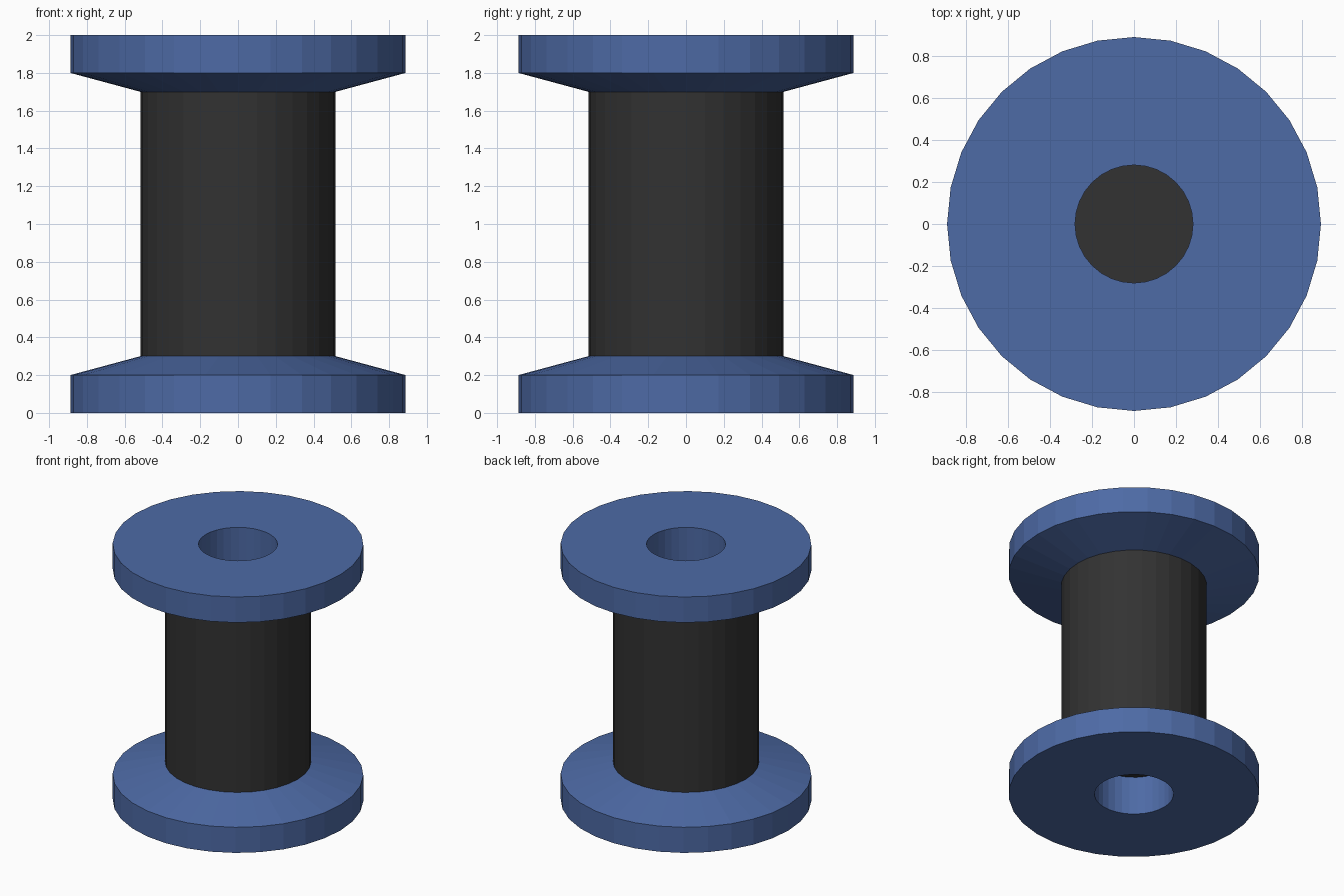
import bpy
import bmesh
from math import cos, sin, tau

SIDES = 32
HEIGHT = 2.0
FLANGE_R, CORE_R, BORE_R = 0.888, 0.517, 0.28
RIM, SLOPE = 0.2, 0.3   # heights of the rim and of the cone's end

cube = bpy.data.objects.get("Cube")
if cube:
    bpy.data.objects.remove(cube, do_unlink=True)


def make_material(name, color):
    mat = bpy.data.materials.new(name)
    mat.use_nodes = True
    mat.diffuse_color = color
    mat.node_tree.nodes["Principled BSDF"].inputs["Base Color"].default_value = color
    return mat


def lathe(name, profile, mat, ring=False):
    """Revolve (radius, z) points; a ring closes the profile, otherwise the ends are capped."""
    bm = bmesh.new()
    loops = [[bm.verts.new((r * cos(tau * i / SIDES), r * sin(tau * i / SIDES), z))
              for i in range(SIDES)] for r, z in profile]
    pairs = list(zip(loops, loops[1:]))
    if ring:
        pairs.append((loops[-1], loops[0]))
    else:
        bm.faces.new(loops[0])
        bm.faces.new(loops[-1])
    for a, b in pairs:
        for i in range(SIDES):
            j = (i + 1) % SIDES
            bm.faces.new((a[i], a[j], b[j], b[i]))
    bmesh.ops.recalc_face_normals(bm, faces=bm.faces)
    mesh = bpy.data.meshes.new(name)
    bm.to_mesh(mesh)
    bm.free()
    mesh.materials.append(mat)
    obj = bpy.data.objects.new(name, mesh)
    bpy.context.collection.objects.link(obj)
    return obj


blue = make_material("blue plastic", (0.075, 0.145, 0.38, 1))
black = make_material("black core", (0.032, 0.032, 0.032, 1))

# Solid winding core between the flanges
lathe("core", [(CORE_R, SLOPE), (CORE_R, HEIGHT - SLOPE)], black)

# Flanges: bored discs with a cone towards the core
flange = [(BORE_R, 0), (FLANGE_R, 0), (FLANGE_R, RIM), (CORE_R, SLOPE), (BORE_R, SLOPE)]
lathe("bottom_flange", flange, blue, ring=True)
lathe("top_flange", [(r, HEIGHT - z) for r, z in flange], blue, ring=True)
